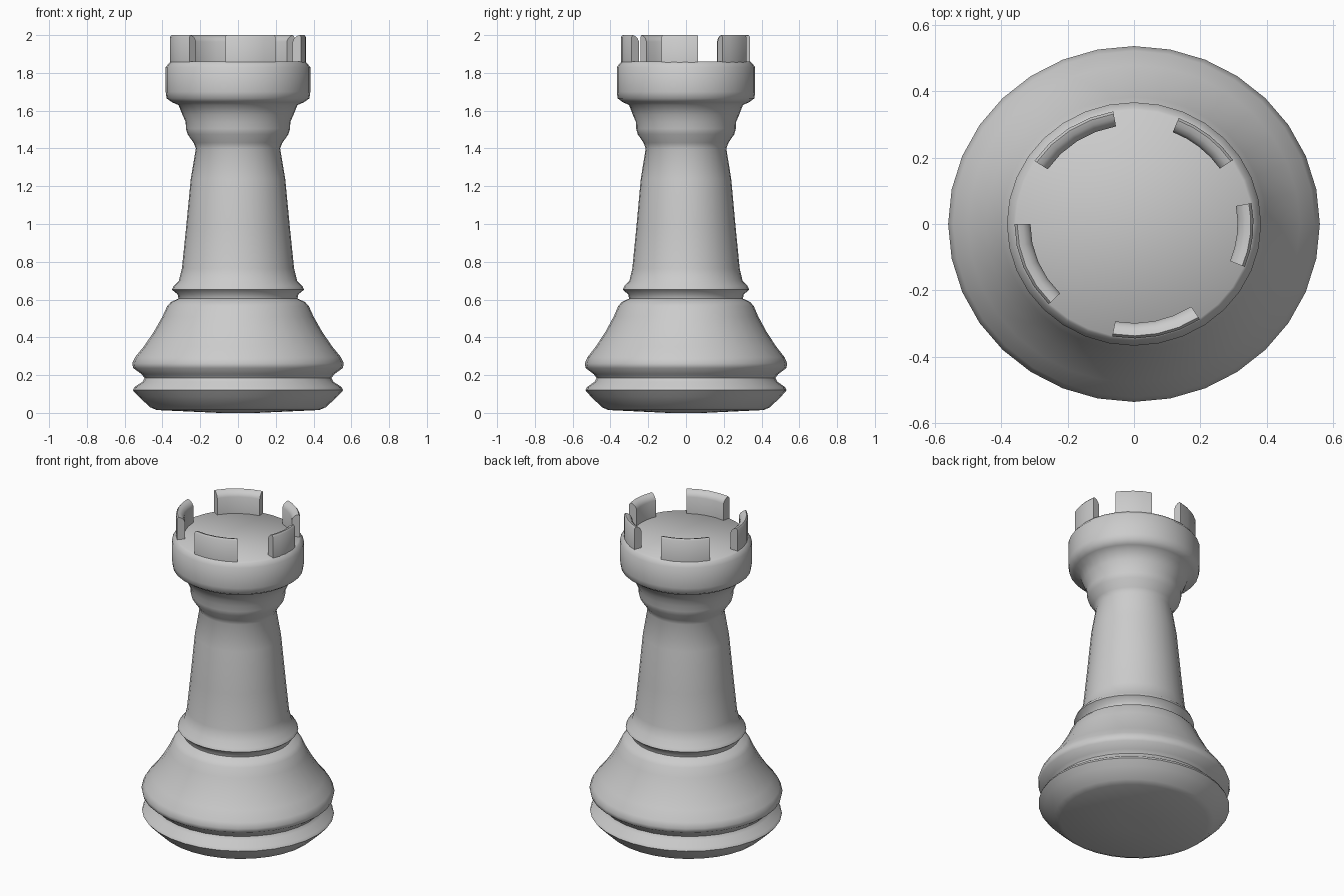
import bpy, bmesh, math

if "Cube" in bpy.data.objects:
    bpy.data.objects.remove(bpy.data.objects["Cube"])

SY = 0.957  # the piece is slightly narrower front to back


def ring_mesh(name, profile, a0, a1, steps, closed):
    """Sweep an (r, z) profile around z; closed = full turn, else a capped arc."""
    bm = bmesh.new()
    rows = []
    for i in range(steps if closed else steps + 1):
        a = math.radians(a0 + (a1 - a0) * i / steps)
        rows.append([bm.verts.new((r * math.cos(a), r * math.sin(a) * SY, z))
                     for r, z in profile])
    n = len(profile)
    for i in range(steps):
        p, q = rows[i], rows[(i + 1) % len(rows)]
        for j in range(n - 1 if closed else n):
            k = (j + 1) % n
            bm.faces.new((p[j], q[j], q[k], p[k]))
    if closed:  # flat bottom and flat floor
        bm.faces.new([row[0] for row in rows])
        bm.faces.new([row[-1] for row in rows])
    else:       # end caps of an arc
        bm.faces.new(rows[0])
        bm.faces.new(rows[-1])
    bmesh.ops.recalc_face_normals(bm, faces=bm.faces)
    me = bpy.data.meshes.new(name)
    bm.to_mesh(me)
    bm.free()
    ob = bpy.data.objects.new(name, me)
    bpy.context.collection.objects.link(ob)
    bpy.ops.object.select_all(action='DESELECT')
    ob.select_set(True)
    bpy.context.view_layer.objects.active = ob
    bpy.ops.object.shade_smooth_by_angle(angle=math.radians(50))
    return ob


# Turned body: foot, base, collar, shaft, neck and head
body = [(0.10, 0.0), (0.43, 0.015), (0.465, 0.03), (0.525, 0.085), (0.557, 0.12),
        (0.548, 0.137), (0.505, 0.165), (0.495, 0.185), (0.51, 0.205),
        (0.555, 0.237), (0.56, 0.262), (0.545, 0.295), (0.50, 0.35),
        (0.445, 0.43), (0.40, 0.51), (0.375, 0.565), (0.355, 0.587),
        (0.315, 0.605), (0.32, 0.628), (0.35, 0.652), (0.342, 0.67),
        (0.313, 0.70), (0.297, 0.765), (0.275, 0.98), (0.25, 1.24),
        (0.223, 1.40), (0.235, 1.43), (0.267, 1.475), (0.276, 1.505),
        (0.277, 1.54), (0.295, 1.58), (0.315, 1.63), (0.35, 1.645),
        (0.378, 1.665), (0.383, 1.70), (0.383, 1.83), (0.365, 1.852),
        (0.357, 1.86)]
ring_mesh("rook_body", body, 0, 360, 32, True)

# Five battlements around the rim, with rounded inner tops
merlon = [(0.36, 1.85), (0.36, 1.99), (0.352, 2.0), (0.335, 1.995),
          (0.32, 1.982), (0.312, 1.965), (0.312, 1.85)]
for i, (a0, a1) in enumerate([(34, 68), (-22, 10.5), (-100.5, -56.5),
                              (180, 224.5), (100, 146.5)]):
    ring_mesh(f"battlement_{i + 1}", merlon, a0, a1, 4, False)
